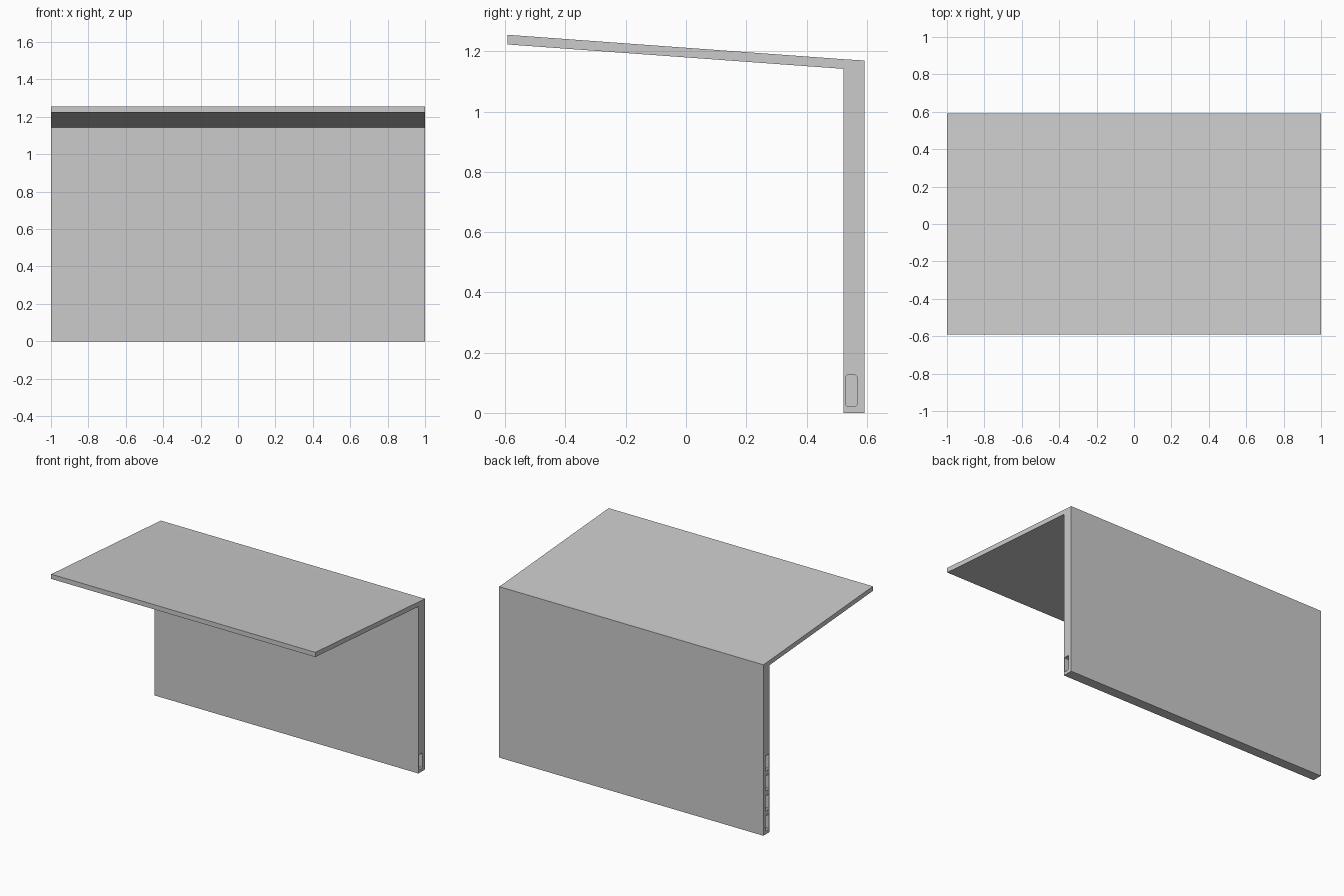
import bpy, bmesh

if "Cube" in bpy.data.objects:
    bpy.data.objects.remove(bpy.data.objects["Cube"])


def extrude_profile(name, pts, x0, x1):
    """Solid made from a (y, z) outline extruded along x."""
    bm = bmesh.new()
    face = bm.faces.new([bm.verts.new((x0, y, z)) for y, z in pts])
    ext = bmesh.ops.extrude_face_region(bm, geom=[face])
    verts = [v for v in ext["geom"] if isinstance(v, bmesh.types.BMVert)]
    bmesh.ops.translate(bm, verts=verts, vec=(x1 - x0, 0, 0))
    bmesh.ops.recalc_face_normals(bm, faces=bm.faces)
    mesh = bpy.data.meshes.new(name)
    bm.to_mesh(mesh)
    bm.free()
    ob = bpy.data.objects.new(name, mesh)
    bpy.context.collection.objects.link(ob)
    return ob


# Upright keyboard slab, its top edge blending into the lid slope
base = extrude_profile("base", [(0.523, 0), (0.592, 0), (0.592, 1.17),
                                (0.57, 1.171), (0.523, 1.174)], -1, 1)

# Thin screen lid reaching forward
extrude_profile("lid", [(-0.592, 1.223), (0.523, 1.142),
                        (0.523, 1.174), (-0.592, 1.255)], -1, 1)

# Port recesses: one on the right edge, four on the left
PORT_H, DEPTH, C = 0.103, 0.03, 0.005
ports = [(1, 0.022)] + [(-1, 0.022 + 0.137 * i) for i in range(4)]
for i, (side, z) in enumerate(ports):
    y0, y1, z1 = 0.529, 0.567, z + PORT_H
    outline = [(y0 + C, z), (y1 - C, z), (y1, z + C), (y1, z1 - C),
               (y1 - C, z1), (y0 + C, z1), (y0, z1 - C), (y0, z + C)]
    xs = sorted((side * (1 - DEPTH), side * 1.05))
    cutter = extrude_profile(f"port_cutter_{i}", outline, *xs)
    cutter.hide_render = True
    cutter.hide_set(True)
    mod = base.modifiers.new(f"port_{i}", "BOOLEAN")
    mod.operation = "DIFFERENCE"
    mod.solver = "EXACT"
    mod.object = cutter
